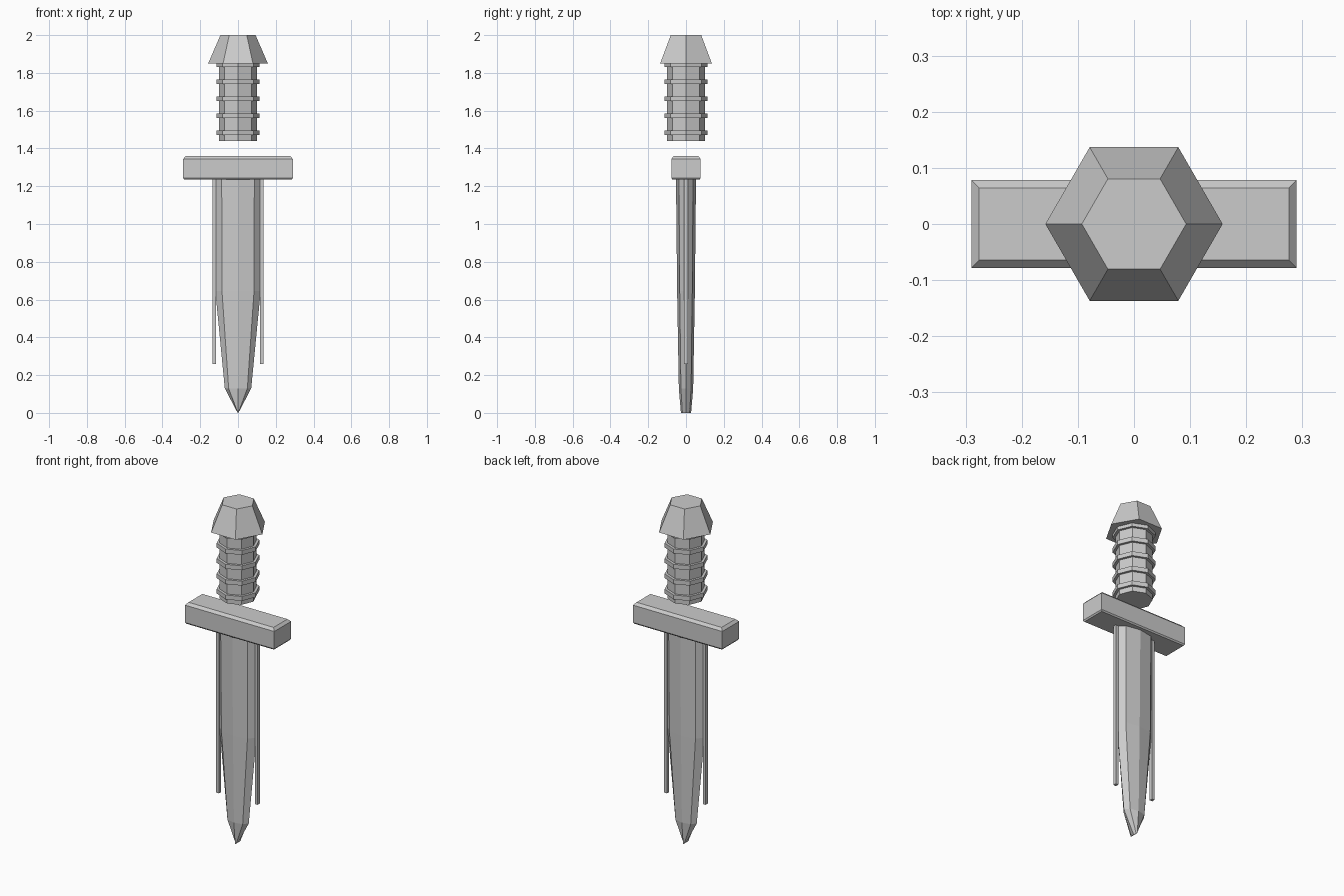
import bpy, bmesh, math

if "Cube" in bpy.data.objects:
    bpy.data.objects.remove(bpy.data.objects["Cube"])


def loft(name, sections, sides):
    """Stack of elliptical n-sided rings given as (half_x, half_y, z), capped."""
    bm = bmesh.new()
    rings = []
    for rx, ry, z in sections:
        rings.append([bm.verts.new((rx * math.cos(2 * math.pi * i / sides),
                                    ry * math.sin(2 * math.pi * i / sides), z))
                      for i in range(sides)])
    for low, high in zip(rings, rings[1:]):
        for i in range(sides):
            j = (i + 1) % sides
            bm.faces.new((low[i], low[j], high[j], high[i]))
    bm.faces.new(rings[0][::-1])
    bm.faces.new(rings[-1])
    return finish(name, bm)


def finish(name, bm):
    bmesh.ops.recalc_face_normals(bm, faces=bm.faces)
    mesh = bpy.data.meshes.new(name)
    bm.to_mesh(mesh)
    bm.free()
    obj = bpy.data.objects.new(name, mesh)
    bpy.context.collection.objects.link(obj)
    return obj


def block(name, layers, cx=0):
    """Rectangular block from (half_x, half_y, z) layers."""
    bm = bmesh.new()
    rings = [[bm.verts.new((cx + sx * hx, sy * hy, z))
              for sx, sy in ((-1, -1), (1, -1), (1, 1), (-1, 1))]
             for hx, hy, z in layers]
    for low, high in zip(rings, rings[1:]):
        for i in range(4):
            j = (i + 1) % 4
            bm.faces.new((low[i], low[j], high[j], high[i]))
    bm.faces.new(rings[0][::-1])
    bm.faces.new(rings[-1])
    return finish(name, bm)


# Blade: flattened octagon narrowing to a chisel tip
loft("blade", [(0.002, 0.027, 0.0), (0.07, 0.038, 0.13),
               (0.12, 0.047, 0.645), (0.122, 0.053, 1.24)], 8)

# Thin cutting strips along both sides of the blade
for side, label in ((-1, "left"), (1, "right")):
    block("edge_strip_" + label,
          [(0.009, 0.01, 0.26), (0.009, 0.01, 1.24)], cx=side * 0.126)

# Crossguard with chamfered top and bottom rims
block("crossguard", [(0.284, 0.072, 1.235), (0.29, 0.078, 1.243),
                     (0.29, 0.078, 1.345), (0.276, 0.064, 1.36)])

# Grip with five raised bands
loft("grip", [(0.1, 0.1, 1.44), (0.1, 0.1, 1.86)], 8)
for k in range(5):
    z = 1.483 + 0.09 * k
    loft(f"grip_band_{k + 1}", [(0.115, 0.115, z - 0.013),
                                (0.115, 0.115, z + 0.013)], 8)

# Hexagonal tapered pommel
loft("pommel", [(0.158, 0.158, 1.85), (0.093, 0.093, 2.0)], 6)
